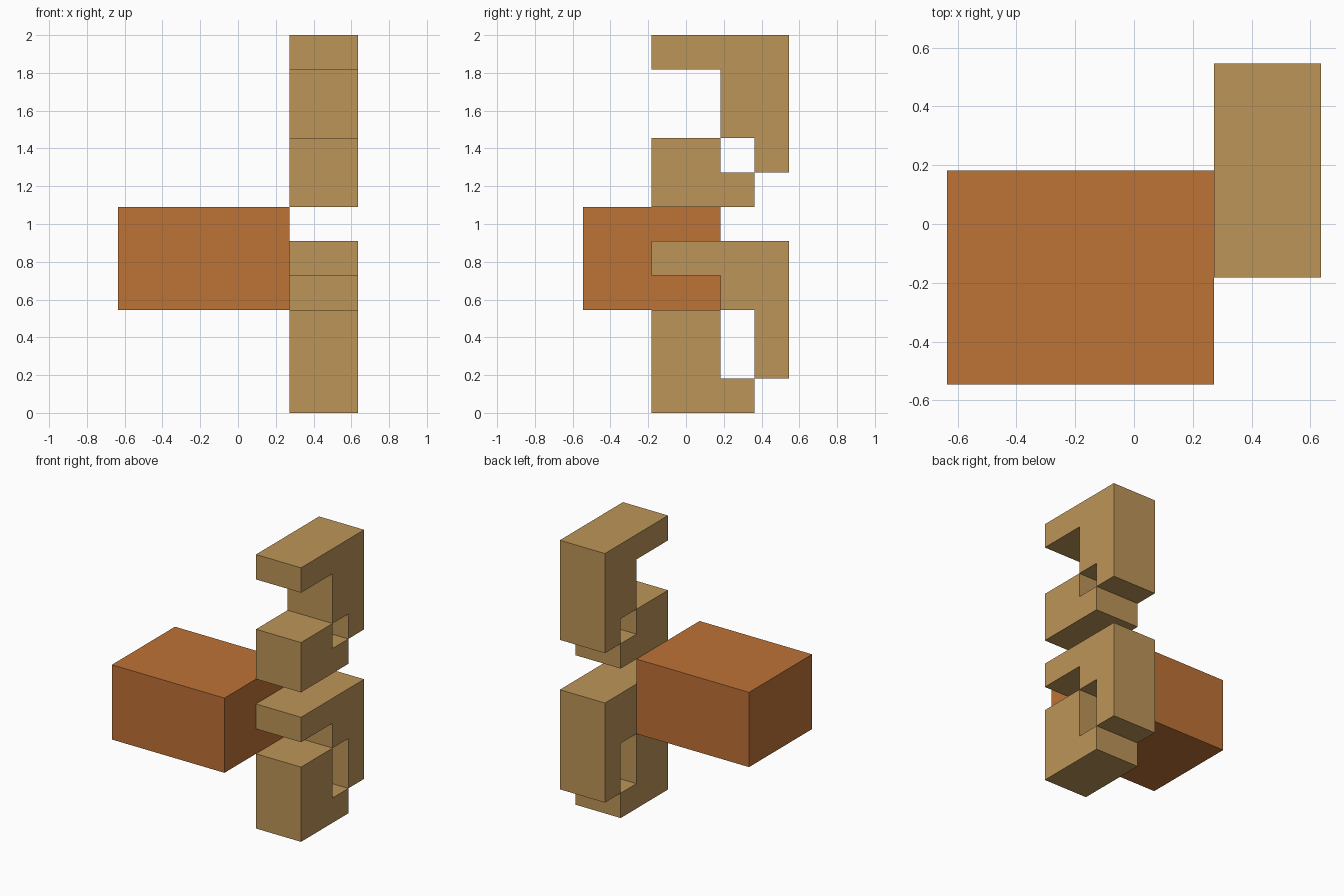
import bpy
import bmesh
from mathutils import Vector

cube = bpy.data.objects.get("Cube")
if cube:
    bpy.data.objects.remove(cube, do_unlink=True)

U = 2 / 11  # one module; the model is eleven modules tall


def material(name, rgb):
    mat = bpy.data.materials.new(name)
    mat.use_nodes = True
    mat.diffuse_color = (*rgb, 1)
    mat.node_tree.nodes["Principled BSDF"].inputs["Base Color"].default_value = (*rgb, 1)
    return mat


def extrude_profile(name, profile, x0, x1, mat):
    """Extrude a (y, z) outline in modules from x0 to x1."""
    bm = bmesh.new()
    face = bm.faces.new([bm.verts.new((x0 * U, y * U, z * U)) for y, z in profile])
    ext = bmesh.ops.extrude_face_region(bm, geom=[face])
    verts = [g for g in ext["geom"] if isinstance(g, bmesh.types.BMVert)]
    bmesh.ops.translate(bm, verts=verts, vec=Vector(((x1 - x0) * U, 0, 0)))
    bmesh.ops.recalc_face_normals(bm, faces=bm.faces)
    mesh = bpy.data.meshes.new(name)
    bm.to_mesh(mesh)
    bm.free()
    mesh.materials.append(mat)
    obj = bpy.data.objects.new(name, mesh)
    bpy.context.collection.objects.link(obj)
    return obj


def hook(top, inner, tip):
    """Arm reaching forward, thick back and a thin leg hanging down to tip."""
    return [(-1, top), (3, top), (3, tip), (2, tip), (2, inner),
            (1, inner), (1, top - 1), (-1, top - 1)]


def footed_block(bottom, top):
    """Block with a one-module foot reaching backward."""
    return [(-1, bottom), (2, bottom), (2, bottom + 1), (1, bottom + 1),
            (1, top), (-1, top)]


tan = material("tan", (0.515, 0.301, 0.098))
orange_brown = material("orange brown", (0.515, 0.168, 0.037))

# Large side box
extrude_profile("side_box", [(-3, 3), (1, 3), (1, 6), (-3, 6)], -3.5, 1.5, orange_brown)

# Stacked hooks and blocks on the left side
for name, outline in (
    ("lower_block", footed_block(0, 3)),
    ("lower_hook", hook(5, 3, 1)),
    ("upper_block", footed_block(6, 8)),
    ("upper_hook", hook(11, 8, 7)),
):
    extrude_profile(name, outline, 1.5, 3.5, tan)
